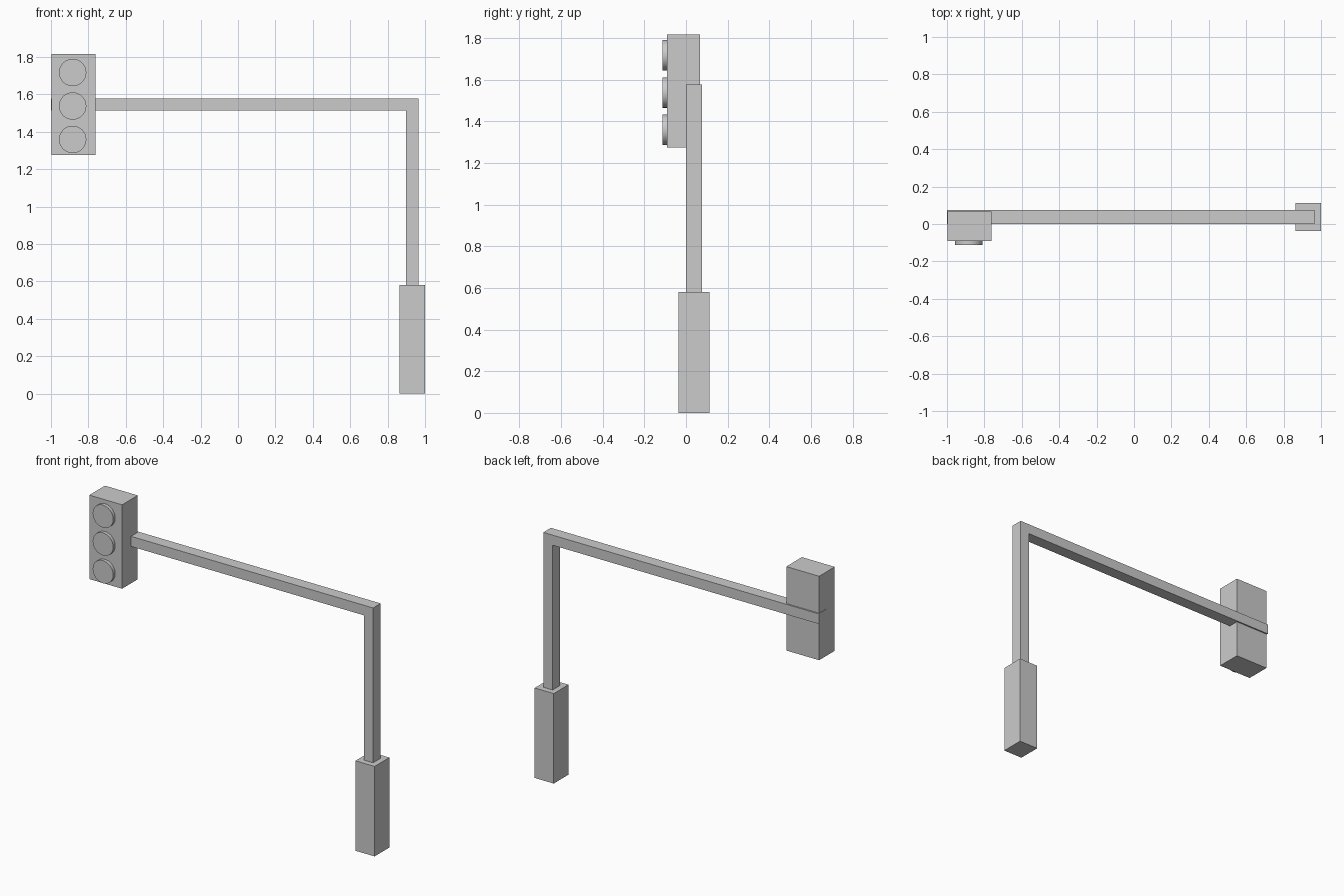
import bpy, bmesh, math
from mathutils import Matrix

if "Cube" in bpy.data.objects:
    bpy.data.objects.remove(bpy.data.objects["Cube"])


def finish(name, bm):
    bmesh.ops.recalc_face_normals(bm, faces=bm.faces)
    mesh = bpy.data.meshes.new(name)
    bm.to_mesh(mesh)
    bm.free()
    obj = bpy.data.objects.new(name, mesh)
    bpy.context.collection.objects.link(obj)
    return obj


def box(name, lo, hi):
    bm = bmesh.new()
    size = [b - a for a, b in zip(lo, hi)]
    mid = [(a + b) / 2 for a, b in zip(lo, hi)]
    bmesh.ops.create_cube(bm, size=1, matrix=Matrix.Translation(mid) @ Matrix.Diagonal((*size, 1)))
    return finish(name, bm)


def lamp(name, x, z, radius, y0, y1):
    bm = bmesh.new()
    place = Matrix.Translation((x, (y0 + y1) / 2, z)) @ Matrix.Rotation(math.pi / 2, 4, 'X')
    bmesh.ops.create_cone(bm, cap_ends=True, segments=48, radius1=radius, radius2=radius,
                          depth=y1 - y0, matrix=place)
    obj = finish(name, bm)
    bpy.ops.object.select_all(action='DESELECT')
    obj.select_set(True)
    bpy.context.view_layer.objects.active = obj
    bpy.ops.object.shade_smooth_by_angle(angle=math.radians(30))
    return obj


# Post foot
box("base", (0.864, -0.037, 0), (1.0, 0.113, 0.58))

# Upright and arm as one L-shaped profile, extruded in depth
bm = bmesh.new()
outline = [(0.898, 0.575), (0.964, 0.575), (0.964, 1.578), (-1.0, 1.578), (-1.0, 1.513), (0.898, 1.513)]
face = bm.faces.new([bm.verts.new((x, -0.001, z)) for x, z in outline])
ext = bmesh.ops.extrude_face_region(bm, geom=[face])
bmesh.ops.translate(bm, vec=(0, 0.077, 0),
                    verts=[g for g in ext["geom"] if isinstance(g, bmesh.types.BMVert)])
finish("post_and_arm", bm)

# Signal housing and its three lamps
box("signal_housing", (-0.996, -0.092, 1.275), (-0.762, 0.067, 1.816))
for name, z in (("lower_lamp", 1.359), ("middle_lamp", 1.538), ("upper_lamp", 1.717)):
    lamp(name, -0.884, z, 0.073, -0.113, -0.088)
